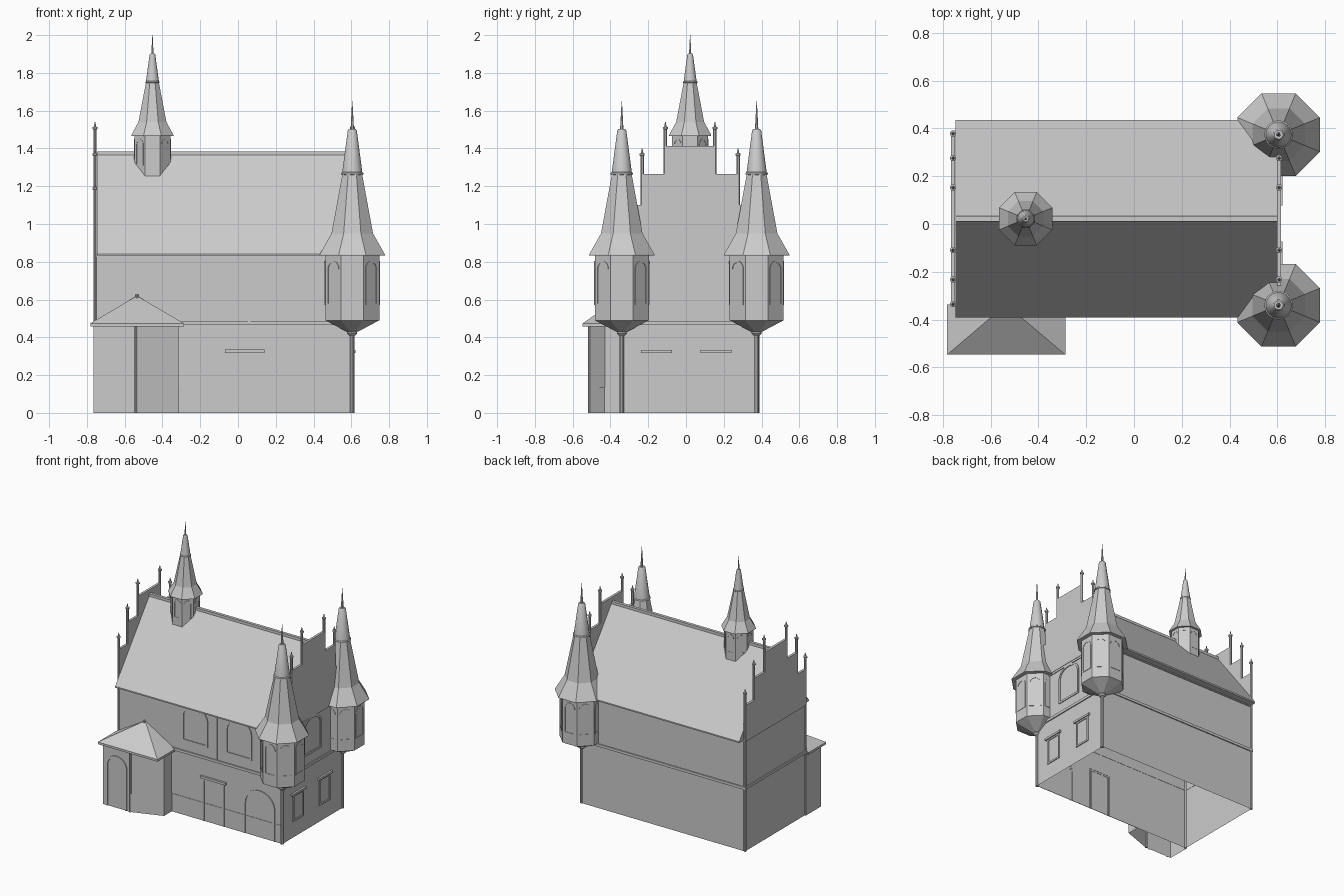
import bpy, bmesh, math
from mathutils import Vector

if "Cube" in bpy.data.objects:
    bpy.data.objects.remove(bpy.data.objects["Cube"])

CY = 0.022                      # centre line of the house in y
X0, X1, Y0, Y1 = -0.757, 0.607, -0.337, 0.381


def mesh(name, verts, faces, smooth=False, fix=True):
    me = bpy.data.meshes.new(name)
    me.from_pydata([tuple(v) for v in verts], [], faces)
    if fix:
        bm = bmesh.new()
        bm.from_mesh(me)
        bmesh.ops.recalc_face_normals(bm, faces=bm.faces)
        bm.to_mesh(me)
        bm.free()
    ob = bpy.data.objects.new(name, me)
    bpy.context.collection.objects.link(ob)
    if smooth:
        bpy.ops.object.select_all(action='DESELECT')
        ob.select_set(True)
        bpy.context.view_layer.objects.active = ob
        bpy.ops.object.shade_smooth_by_angle(angle=math.radians(30))
    return ob


def box(name, a, b):
    v = [(x, y, z) for x in (a[0], b[0]) for y in (a[1], b[1]) for z in (a[2], b[2])]
    return mesh(name, v, [(0, 1, 3, 2), (4, 6, 7, 5), (0, 4, 5, 1), (2, 3, 7, 6), (0, 2, 6, 4), (1, 5, 7, 3)])


def lathe(name, profile, x, y, n=8, smooth=False, caps=True):
    # radii are given to the flats of the polygon
    k, v, f = 1 / math.cos(math.pi / n), [], []
    for r, z in profile:
        for i in range(n):
            a = 2 * math.pi * (i + 0.5) / n
            v.append((x + r * k * math.cos(a), y + r * k * math.sin(a), z))
    for j in range(len(profile) - 1):
        for i in range(n):
            f.append((j * n + i, j * n + (i + 1) % n, (j + 1) * n + (i + 1) % n, (j + 1) * n + i))
    if caps:
        f.append(tuple(reversed(range(n))))
        f.append(tuple(range((len(profile) - 1) * n, len(profile) * n)))
    return mesh(name, v, f, smooth)


def wall_strip(name, pts, z0, z1):
    n = len(pts)
    v = [(x, y, z0) for x, y in pts] + [(x, y, z1) for x, y in pts]
    return mesh(name, v, [(i, i + 1, n + i + 1, n + i) for i in range(n - 1)], fix=False)


def frame(name, origin, normal, w, h, t=0.015, d=0.006, arc=0.08, sill=True):
    # raised frame round an arched (or square, arc=0) opening
    N = Vector(normal).normalized()
    U, Z, O = Vector((0, 0, 1)).cross(N), Vector((0, 0, 1)), Vector(origin)

    def outline(s):
        hw, a = w / 2 - s, max(arc - s, 0)
        top = [(hw * math.cos(math.pi * i / 10), h - s - a + a * math.sin(math.pi * i / 10)) for i in range(11)] \
            if arc else [(hw, h - s), (-hw, h - s)]
        b = s if sill else 0
        return [(hw, b)] + top + [(-hw, b)]
    o, i_ = outline(0), outline(t)
    n = len(o)
    v = [O + U * p[0] + Z * p[1] + N * e for e in (-0.002, d) for ring in (o, i_) for p in ring]
    f = []
    for k in range(n if sill else n - 1):
        m = (k + 1) % n
        f += [(2 * n + k, 2 * n + m, 3 * n + m, 3 * n + k), (k, m, 2 * n + m, 2 * n + k),
              (n + k, 3 * n + k, 3 * n + m, n + m)]
    return mesh(name, v, f)


# main walls, open at the bottom
wall_strip("main_walls", [(X0, Y0), (X1, Y0), (X1, Y1), (X0, Y1), (X0, Y0)], 0, 0.84)


# string courses
def course(name, z0, z1, e):
    box(name + "_front", (X0 - e, Y0 - e, z0), (X1 + e, Y0 + 0.002, z1))
    box(name + "_back", (X0 - e, Y1 - 0.002, z0), (X1 + e, Y1 + e, z1))
    box(name + "_left", (X0 - e, Y0, z0), (X0 + 0.002, Y1, z1))
    box(name + "_right", (X1 - 0.002, Y0, z0), (X1 + e, Y1, z1))


course("string_course", 0.465, 0.485, 0.008)
course("eaves_course", 0.825, 0.84, 0.006)
box("front_plinth", (-0.315, Y0 - 0.003, 0), (X1, Y0, 0.135))

# main roof with eaves soffit and ridge cap
prof = [(Y0, 0.832), (-0.391, 0.832), (-0.391, 0.842), (CY, 1.378), (0.435, 0.842), (0.435, 0.832), (Y1, 0.832)]
n = len(prof)
mesh("main_roof", [(x, y, z) for x in (-0.747, 0.6) for y, z in prof],
     [(i, i + n, i + 1 + n, i + 1) for i in range(n - 1)] + [(1, 2, 3, 4, 5), (n + 5, n + 4, n + 3, n + 2, n + 1)])
box("ridge_cap", (-0.747, CY - 0.011, 1.365), (0.6, CY + 0.011, 1.385))

# stepped gables with pinnacles
steps = [(0.36, 1.10, 1.22), (0.257, 1.265, 1.40), (0.134, 1.412, 1.54)]
for side, gx in (("left", X0), ("right", X1)):
    half, z = [], 0.84
    for hw, top, _ in steps:
        half += [(hw, z), (hw, top)]
        z = top
    outline = [(CY + a, b) for a, b in half] + [(CY - a, b) for a, b in reversed(half)]
    m = len(outline)
    mesh(side + "_gable", [(x, y, z) for x in (gx - 0.009, gx + 0.009) for y, z in outline],
         [tuple(range(m)), tuple(range(m, 2 * m))] + [(i, (i + 1) % m, m + (i + 1) % m, m + i) for i in range(m)])
    for k, (hw, top, tip) in enumerate(steps):
        if side == "right" and k == 0:
            continue
        for s in (-1, 1):
            base = 0 if k == 0 else steps[k - 1][1]
            h = hw - 0.003
            lathe(f"{side}_pinnacle", [(0.009, base), (0.009, tip - 0.04), (0.013, tip - 0.037),
                                       (0.013, tip - 0.027), (0.006, tip - 0.024), (0.002, tip)],
                  gx, CY + s * h, 8)


# octagonal turrets: body, flared roof, round cap and needle
def turret(name, x, y, body, roof, cap, needle):
    lathe(name + "_body", body, x, y)
    lathe(name + "_roof", roof, x, y)
    lathe(name + "_cap", cap, x, y, 20, True)
    lathe(name + "_needle", needle, x, y, 8)


for tag, ty in (("front", -0.34), ("back", 0.374)):
    turret(tag + "_turret", 0.605, ty,
           [(0.02, 0.425), (0.143, 0.49), (0.143, 0.84)],
           [(0.14, 0.833), (0.173, 0.833), (0.173, 0.838), (0.11, 0.95), (0.052, 1.265)],
           [(0.052, 1.26), (0.059, 1.263), (0.059, 1.27), (0.053, 1.275), (0.024, 1.495), (0.018, 1.503)],
           [(0.009, 1.50), (0.006, 1.56), (0.001, 1.65)])
    lathe(tag + "_turret_knob", [(0.016, 0.41), (0.026, 0.42), (0.026, 0.43)], 0.605, ty, 12)
    lathe(tag + "_corner_column", [(0.012, 0), (0.012, 0.425)], 0.605, ty, 10, True)
    for i in range(8):
        a = i * math.pi / 4
        d = (math.cos(a), math.sin(a), 0)
        frame(tag + "_turret_window", (0.605 + 0.143 * d[0], ty + 0.143 * d[1], 0.57), d, 0.09, 0.235,
              0.009, 0.003, 0.045)

turret("ridge_turret", -0.453, CY,
       [(0.095, 1.255), (0.095, 1.475)],
       [(0.09, 1.467), (0.111, 1.467), (0.111, 1.472), (0.074, 1.54), (0.034, 1.75)],
       [(0.034, 1.745), (0.038, 1.748), (0.038, 1.753), (0.034, 1.757), (0.015, 1.897), (0.011, 1.902)],
       [(0.006, 1.90), (0.004, 1.94), (0.001, 2.0)])
for i in range(8):
    a = i * math.pi / 4
    d = (math.cos(a), math.sin(a), 0)
    frame("ridge_turret_window", (-0.453 + 0.095 * d[0], CY + 0.095 * d[1], 1.31), d, 0.055, 0.14,
          0.007, 0.002, 0.028)

# porch with an angled front wall and half-pyramid roof
wall_strip("porch_walls", [(-0.765, Y0), (-0.765, -0.51), (-0.54, -0.51), (-0.315, -0.43), (-0.315, Y0)], 0, 0.465)
wall_strip("porch_plinth", [(-0.542, -0.513), (-0.312, -0.432), (-0.312, Y0)], 0, 0.135)
c = [(-0.782, Y0), (-0.782, -0.547), (-0.287, -0.547), (-0.287, Y0)]
mesh("porch_roof", [(x, y, 0.458) for x, y in c] + [(x, y, 0.474) for x, y in c] + [(-0.535, Y0, 0.62)],
     [(0, 3, 2, 1), (0, 1, 5, 4), (1, 2, 6, 5), (2, 3, 7, 6), (4, 5, 8), (5, 6, 8), (6, 7, 8)])
lathe("porch_column", [(0.008, 0), (0.008, 0.46)], -0.54, -0.51, 8)
lathe("porch_roof_finial", [(0.007, 0.605), (0.007, 0.627)], -0.535, Y0 - 0.01, 8)
frame("porch_arch", (-0.652, -0.51, 0), (0, -1, 0), 0.175, 0.39, 0.014, 0.006, 0.085, False)

# front openings
for wx in (-0.122, 0.243):
    frame("front_window", (wx, Y0, 0.555), (0, -1, 0), 0.215, 0.275)
frame("front_arch", (0.415, Y0, 0), (0, -1, 0), 0.26, 0.35, 0.015, 0.006, 0.12, False)
frame("front_door", (0.035, Y0, 0), (0, -1, 0), 0.18, 0.32, 0.014, 0.006, 0, False)
box("front_door_lintel", (-0.07, Y0 - 0.014, 0.318), (0.14, Y0, 0.336))
for px in (-0.38, 0.06):
    box("front_pilaster", (px - 0.006, Y0 - 0.004, 0.485), (px + 0.006, Y0, 0.825))

# right side openings
frame("right_window", (X1, 0.013, 0.555), (1, 0, 0), 0.215, 0.275)
for wy in (-0.155, 0.16):
    frame("right_lower_window", (X1, wy, 0.12), (1, 0, 0), 0.13, 0.2, 0.013, 0.006, 0)
    box("right_lintel", (X1, wy - 0.082, 0.318), (X1 + 0.014, wy + 0.082, 0.334))
